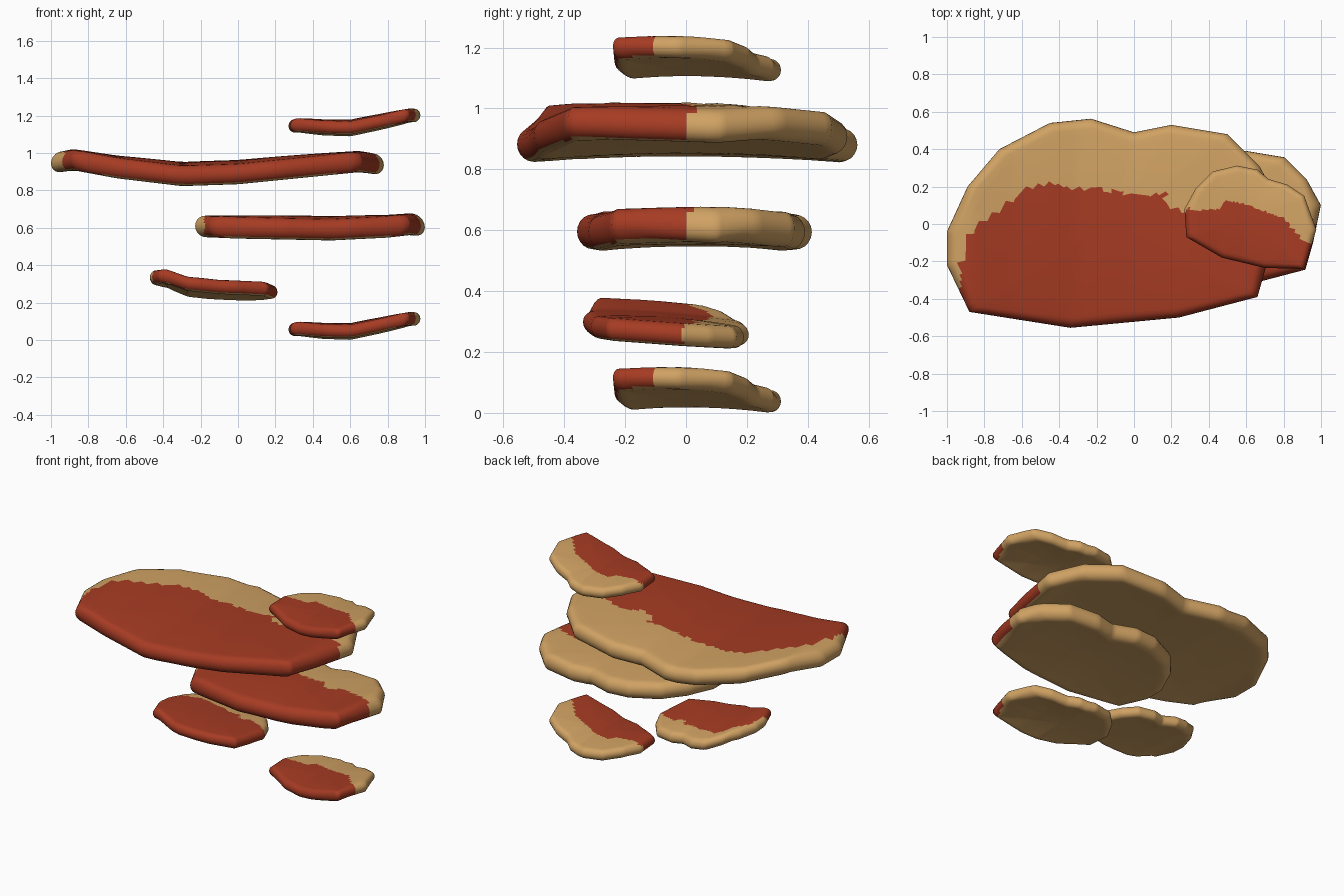
import bpy, bmesh, math
from mathutils import Vector

if "Cube" in bpy.data.objects:
    bpy.data.objects.remove(bpy.data.objects["Cube"])


def material(name, rgb):
    m = bpy.data.materials.new(name)
    m.diffuse_color = (*rgb, 1)
    m.use_nodes = True
    m.node_tree.nodes["Principled BSDF"].inputs["Base Color"].default_value = m.diffuse_color
    return m


RED = material("rust red", (0.38, 0.044, 0.017))
TAN = material("pale tan", (0.63, 0.36, 0.125))


def lerp(table, x):
    if x <= table[0][0]:
        return table[0][1]
    for (x0, v0), (x1, v1) in zip(table, table[1:]):
        if x <= x1:
            return v0 + (v1 - v0) * (x - x0) / (x1 - x0)
    return table[-1][1]


def fit(points, cx, cy, sx, sy, dy=0):
    """Rescale the large cap's outline or colour line to another cap."""
    return [(cx + (x + 0.11) * sx, cy + y * sy + dy) for x, y in points]


def resample(points, per_edge=8):
    out = []
    for i, p in enumerate(points):
        q = points[(i + 1) % len(points)]
        out += [Vector(p).lerp(Vector(q), k / per_edge) for k in range(per_edge)]
    return out


def bracket(name, outline, heights, thick, border, tilt=0.0, dome=0.02, drop=0.0):
    """Wavy slab with a rounded rim; red in front of the border line, tan behind."""
    pts = resample(outline)
    xs, ys = [p.x for p in pts], [p.y for p in pts]
    c = Vector(((min(xs) + max(xs)) / 2, (min(ys) + max(ys)) / 2))
    r = thick / 2
    # section: (fraction of inner radius, rim inset, height offset)
    flat = [k / 18 for k in range(1, 18)]
    rim = [math.pi / 2 - math.pi * k / 10 for k in range(11)]
    section = [(f, r, r) for f in flat]
    section += [(1, r * (1 - math.cos(a)), r * math.sin(a)) for a in rim]
    section += [(f, r, -r) for f in reversed(flat)]

    def level(p, f):
        return lerp(heights, p.x) + tilt * (p.y - c.y) + dome * (1 - f * f) - drop

    bm = bmesh.new()
    rings = []
    for f, inset, dz in section:
        ring = []
        for p in pts:
            d = p - c
            q = c + d * (1 - inset / d.length) * f if f == 1 else c + d * (1 - r / d.length) * f
            ring.append(bm.verts.new((q.x, q.y, level(q, f) + dz)))
        rings.append(ring)
    n = len(pts)
    for a, b in zip(rings, rings[1:]):
        for i in range(n):
            j = (i + 1) % n
            bm.faces.new((a[i], b[i], b[j], a[j]))
    for ring, dz in ((rings[0], r), (rings[-1], -r)):
        tip = bm.verts.new((c.x, c.y, level(c, 0) + dz))
        for i in range(n):
            bm.faces.new((tip, ring[i], ring[(i + 1) % n]))
    bmesh.ops.recalc_face_normals(bm, faces=bm.faces)
    for face in bm.faces:
        m = face.calc_center_median()
        face.material_index = 0 if m.y < lerp(border, m.x) and face.normal.z > -0.8 else 1
        face.smooth = True
    me = bpy.data.meshes.new(name)
    bm.to_mesh(me)
    bm.free()
    me.materials.append(RED)
    me.materials.append(TAN)
    ob = bpy.data.objects.new(name, me)
    bpy.context.collection.objects.link(ob)
    return ob


# Large cap outline and colour line
big = [(-1, -0.04), (-1, -0.22), (-0.88, -0.47), (-0.34, -0.555), (0.24, -0.5),
       (0.66, -0.39), (0.72, -0.18), (0.78, 0.11), (0.67, 0.31), (0.5, 0.48),
       (0.2, 0.53), (0, 0.49), (-0.23, 0.563), (-0.45, 0.54), (-0.72, 0.4), (-0.89, 0.2)]
big_line = [(-1, -0.45), (-0.93, -0.32), (-0.91, -0.1), (-0.85, -0.02), (-0.66, 0.12),
            (-0.62, 0.18), (-0.46, 0.22), (-0.36, 0.19), (-0.2, 0.19), (0, 0.155),
            (0.16, 0.16), (0.2, 0.09), (0.27, 0.06), (0.38, 0.13), (0.6, 0.08), (0.78, 0)]
bracket("large_cap", big,
        [(-1, 0.945), (-0.88, 0.963), (-0.65, 0.92), (-0.3, 0.878), (0, 0.888),
         (0.4, 0.928), (0.65, 0.953), (0.78, 0.935)], 0.11, big_line)

# Medium cap below it
mid = (0.385, 0.025, 0.69, 0.69)
bracket("medium_cap", fit(big, *mid),
        [(-0.23, 0.61), (0, 0.6), (0.5, 0.59), (0.8, 0.605), (0.93, 0.62), (1, 0.603)],
        0.115, fit(big_line, *mid, -0.03), dome=0.015)

# Small left cap
low = (-0.13, -0.068, 0.383, 0.487)
bracket("small_left_cap", fit(big, *low),
        [(-0.47, 0.33), (-0.38, 0.325), (-0.27, 0.285), (-0.1, 0.268), (0.21, 0.26)],
        0.075, fit(big_line, *low, 0.05), tilt=-0.07, dome=0.01)

# Two identical small caps, top and bottom
small = [(0.27, 0.08), (0.28, -0.07), (0.47, -0.18), (0.7, -0.235), (0.91, -0.24),
         (0.975, -0.03), (0.91, 0.15), (0.82, 0.21), (0.72, 0.24), (0.66, 0.29),
         (0.55, 0.312), (0.42, 0.28), (0.33, 0.19)]
small_line = [(0.27, 0.05), (0.29, 0.09), (0.31, 0.07), (0.45, 0.08), (0.5, 0.125),
              (0.6, 0.105), (0.8, 0.03), (0.88, -0.06), (0.98, -0.14)]
small_z = [(0.27, 1.145), (0.33, 1.147), (0.45, 1.135), (0.6, 1.13), (0.75, 1.16),
           (0.92, 1.2), (0.98, 1.2)]
for name, drop in (("small_top_cap", 0), ("small_bottom_cap", 1.088)):
    bracket(name, small, small_z, 0.072, small_line, tilt=-0.02, dome=0.012, drop=drop)
